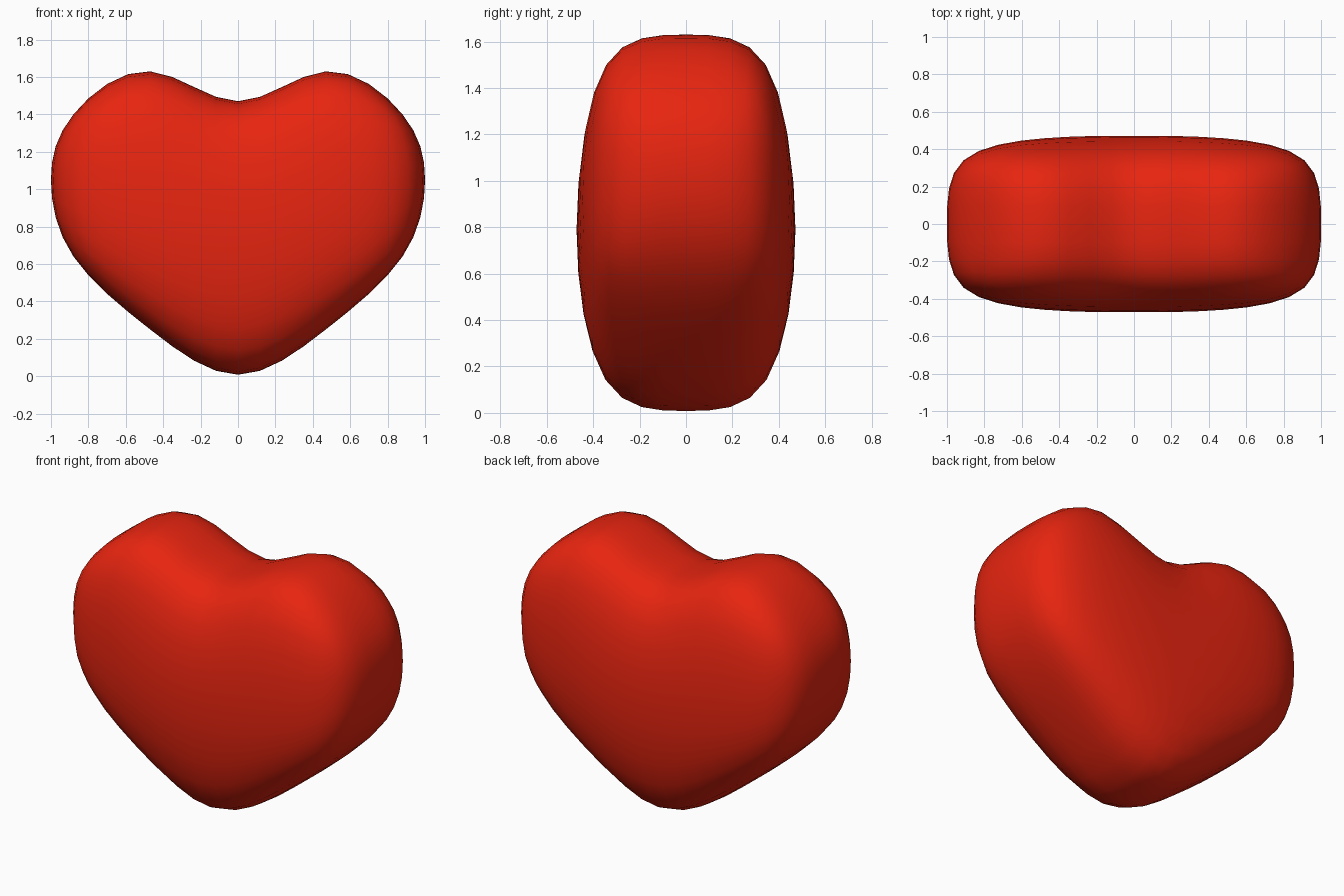
import bpy, bmesh

if "Cube" in bpy.data.objects:
    bpy.data.objects.remove(bpy.data.objects["Cube"])

# Right half of the control cage: (x, z) for the columns centre, lobe, side
ROWS = [
    [(0, -0.11), (0.468, 0.245), (0.946, 0.631)],   # lower edge
    [(0, 0.82), (0.468, 0.80), (1.027, 1.07)],      # middle
    [(0, 1.322), (0.468, 1.767), (0.946, 1.391)],   # upper edge
]
RIM_Y, BULGE_Y = 0.393, 0.511

bm = bmesh.new()
cage = {}
for layer in (-1, 0, 1):
    for r, row in enumerate(ROWS):
        for c in range(-2, 3):
            inner = r == 1 and abs(c) < 2
            if inner and layer == 0:
                continue
            x, z = row[abs(c)]
            y = layer * (BULGE_Y if inner else RIM_Y)
            cage[c, layer, r] = bm.verts.new((x if c >= 0 else -x, y, z))


def quad(*keys):
    bm.faces.new([cage[k] for k in keys])


# Front and back panels
for layer in (-1, 1):
    for r in range(2):
        for c in range(-2, 2):
            quad((c, layer, r), (c + 1, layer, r), (c + 1, layer, r + 1), (c, layer, r + 1))

# Rim band around the outline
ring = ([(c, 0) for c in range(-2, 2)] + [(2, 0), (2, 1)]
        + [(c, 2) for c in range(2, -2, -1)] + [(-2, 2), (-2, 1)])
for (c0, r0), (c1, r1) in zip(ring, ring[1:] + ring[:1]):
    for layer in (-1, 0):
        quad((c0, layer, r0), (c1, layer, r1), (c1, layer + 1, r1), (c0, layer + 1, r0))

bmesh.ops.recalc_face_normals(bm, faces=bm.faces)
for f in bm.faces:
    f.smooth = True
mesh = bpy.data.meshes.new("heart")
bm.to_mesh(mesh)
bm.free()

heart = bpy.data.objects.new("heart", mesh)
bpy.context.collection.objects.link(heart)
sub = heart.modifiers.new("smooth_surface", 'SUBSURF')
sub.levels = sub.render_levels = 2

# Red colour
red = bpy.data.materials.new("red")
red.diffuse_color = (0.8, 0.018, 0.005, 1)
red.use_nodes = True
red.node_tree.nodes["Principled BSDF"].inputs["Base Color"].default_value = red.diffuse_color
mesh.materials.append(red)
